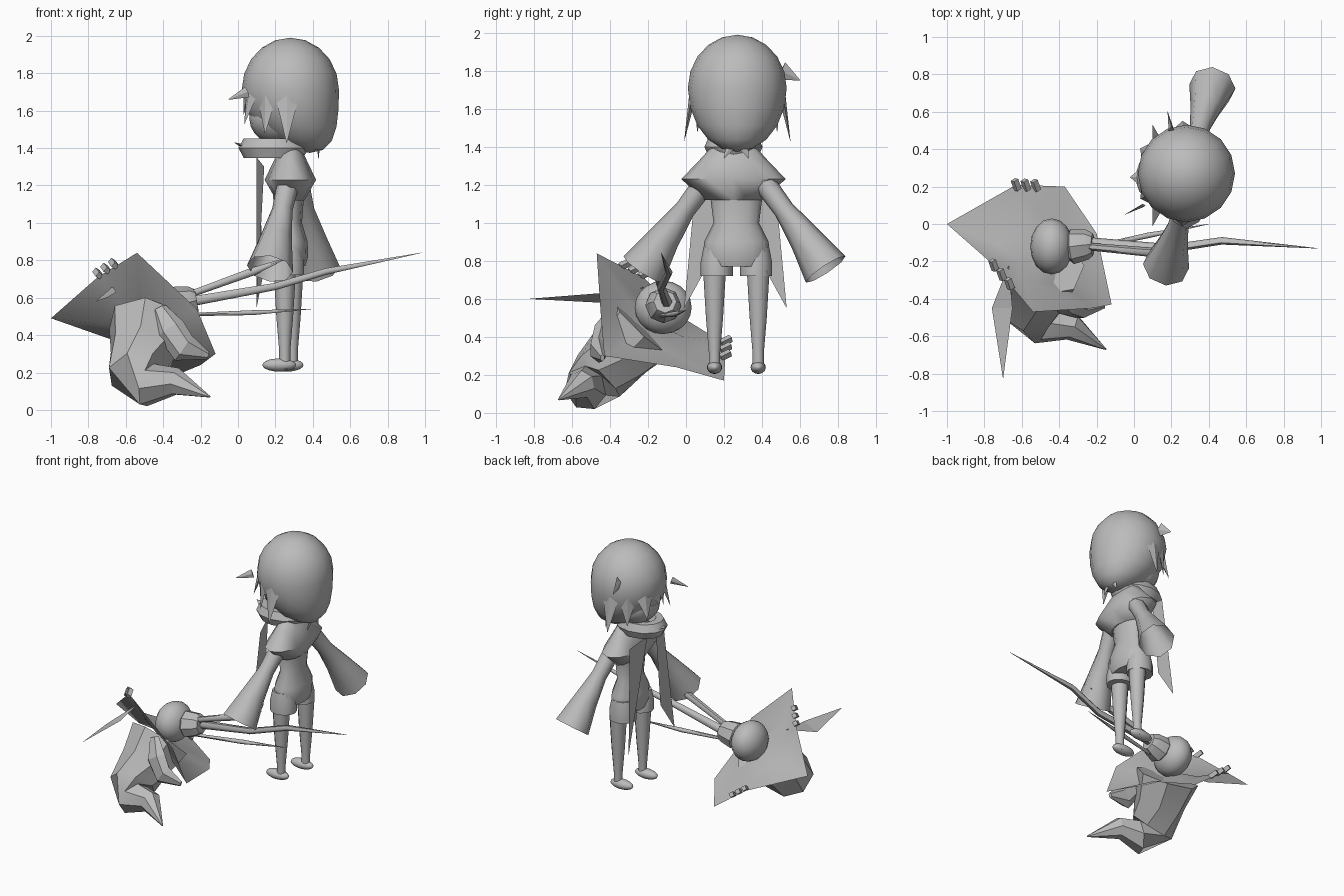
import bpy
import math
from mathutils import Vector

if "Cube" in bpy.data.objects:
    bpy.data.objects.remove(bpy.data.objects["Cube"], do_unlink=True)

tone = (.5, .5, .5, 1)
grey = bpy.data.materials.new("plain grey")
grey.use_nodes = True
grey.diffuse_color = tone
grey.node_tree.nodes["Principled BSDF"].inputs["Base Color"].default_value = tone

ACROSS, DEPTH, UP = Vector((1, 0, 0)), Vector((0, 1, 0)), Vector((0, 0, 1))


def finish(obj, name, angle):
    """Name the part, give it the material and shade it."""
    obj.name = name
    obj.data.materials.append(grey)
    bpy.ops.object.select_all(action='DESELECT')
    obj.select_set(True)
    bpy.context.view_layer.objects.active = obj
    if angle:
        bpy.ops.object.shade_smooth_by_angle(angle=math.radians(angle))
    return obj


def surface(name, points, faces, angle=0):
    mesh = bpy.data.meshes.new(name)
    mesh.from_pydata(points, [], faces)
    mesh.update()
    obj = bpy.data.objects.new(name, mesh)
    bpy.context.collection.objects.link(obj)
    return finish(obj, name, angle)


def tube(name, path, sides=10, ref=ACROSS, flat=1, angle=60, open_end=False):
    """Loft ellipses along a path of (x, y, z, radius); flat scales them along ref."""
    centres = [Vector(p[:3]) for p in path]
    last = len(path) - 1
    points, faces = [], []
    for i, centre in enumerate(centres):
        tangent = centres[min(i + 1, last)] - centres[max(i - 1, 0)]
        side = tangent.cross(ref).normalized()
        other = side.cross(tangent).normalized() * flat
        for k in range(sides):
            turn = math.tau * k / sides
            offset = side * math.cos(turn) + other * math.sin(turn)
            points.append(centre + offset * path[i][3])
    for start in range(0, last * sides, sides):
        for k in range(sides):
            n = (k + 1) % sides
            faces.append((start + k, start + sides + k, start + sides + n, start + n))
    faces.append(tuple(range(sides)))
    if not open_end:
        faces.append(tuple(reversed(range(last * sides, len(points)))))
    return surface(name, points, faces, angle)


def column(name, x, y, flat, rows):
    """Upright loft from rows of (height, half width)."""
    return tube(name, [(x, y, height, radius) for height, radius in rows], 12, ACROSS, flat)


def ball(name, centre, scale):
    bpy.ops.mesh.primitive_uv_sphere_add(segments=16, ring_count=10, location=centre)
    obj = bpy.context.object
    obj.scale = scale
    return finish(obj, name, 60)


def lock(name, base, tip, width, ref):
    """Flat pointed strand."""
    return tube(name, [(*base, width), (*tip, .002)], 4, ref, .3, 0)


# hair shell: a ball whose lower half is drawn down and back to the nape
hair = ball("hair", (.28, .27, 1.71), (.26, .26, .28))
for vert in hair.data.vertices:
    drop = max(0, -vert.co.z)
    vert.co.x += .4 * drop ** 2
    vert.co.z -= .2 * drop
ball("face", (.21, .27, 1.56), (.15, .17, .14))

# fringe strands fanned around the face, longer towards the sides
for k in range(-3, 4):
    turn = math.pi + k * .5
    outward = Vector((math.cos(turn), math.sin(turn), 0))
    crown = Vector((.28, .27, 0))
    base = crown + outward * .23 + UP * 1.7
    tip = crown + outward * (.25 + .03 * (k % 2)) + UP * (1.58 - .05 * abs(k))
    lock("fringe_lock", base, tip, .07, outward)

# loose flicks and nape strands
lock("front_flick", (.05, .1, 1.7), (-.05, .05, 1.66), .03, DEPTH)
lock("side_flick", (.2, .5, 1.8), (.18, .6, 1.75), .05, ACROSS)
for y in (.2, .33):
    lock("nape_lock", (.43, .27, 1.47), (.43, y, 1.34), .05, ACROSS)

# neck scarf, its front fold and a mirrored pair of hanging tails
bpy.ops.mesh.primitive_torus_add(major_radius=.12, minor_radius=.05, major_segments=12,
                                 minor_segments=6, location=(.19, .25, 1.4))
scarf = bpy.context.object
scarf.scale = (1.1, .9, 1.2)
finish(scarf, "scarf", 40)
lock("scarf_fold", (.1, .25, 1.38), (-.02, .25, 1.43), .1, UP)
for name, way in (("near_scarf_tail", -1), ("far_scarf_tail", 1)):
    outline = [(.1, .05, 1.35), (.14, .2, 1.3), (.1, .27, .55), (.14, .16, .75)]
    surface(name, [(x, .26 + way * y, z) for x, y, z in outline], [(0, 1, 2, 3)])

# capelet, body and shorts
column("capelet", .28, .25, .5, [(1.12, .15), (1.23, .275), (1.34, .17), (1.43, .09)])
column("body", .27, .265, .6, [(.77, .15), (.82, .175), (.9, .17), (1, .12), (1.16, .14)])

# legs with shorts and feet
for side, x, y in (("near", .25, .15), ("far", .29, .38)):
    column(side + "_shorts_leg", .26, y + .1 * (.265 - y), 1.1,
           [(.72, .085), (.79, .085), (.87, .07)])
    column(side + "_leg", x, y, 1, [(.22, .03), (.32, .03), (.5, .045), (.75, .06)])
    ball(side + "_foot", (x - .03, y, .24), (.09, .04, .035))

# bell sleeves, open at the cuff
for side, way, x, sway in (("near", -1, .27, -.3), ("far", 1, .32, .3)):
    steps = [(.15, 1.22, .06), (.26, 1.07, .055), (.37, .92, .085), (.48, .755, .125)]
    tube(side + "_sleeve", [(x + sway * (reach - .15), .255 + way * reach, z, radius)
                            for reach, z, radius in steps], 8, open_end=True)

# big curved hat brim, fanned around its middle
rim = [Vector(p) for p in (
    (-1, 0, .49), (-.63, .21, .36), (-.37, .2, .17), (-.2, -.05, .24),
    (-.12, -.43, .3), (-.22, -.45, .54), (-.54, -.47, .84), (-.75, -.22, .71))]
middle = Vector((-.5, -.16, .47))
inner = [middle.lerp(p, .45) - Vector((.01, .02, .02)) for p in rim]
count = len(rim)
fan = []
for i in range(count):
    n = (i + 1) % count
    fan += [(i, n, count + n, count + i), (count + i, count + n, count + count)]
surface("hat_brim", rim + inner + [middle], fan, 60)

# studs spaced along two stretches of the rim
for start, end in ((rim[7], rim[6]), (rim[1], rim[2])):
    for k in range(3):
        bpy.ops.mesh.primitive_cube_add(size=.03, rotation=(.5, .5, .6),
                                        location=start.lerp(end, .2 * k) + UP * .02)
        stud = bpy.context.object
        stud.scale.y = 2
        finish(stud, "rim_stud", 0)

# crumpled crown bending to a pointed tip
tube("hat_crown", [
    (-.48, -.22, .45, .22), (-.51, -.34, .32, .18), (-.54, -.46, .2, .16),
    (-.48, -.53, .13, .12), (-.33, -.55, .15, .075), (-.15, -.67, .07, .004)],
    7, DEPTH, angle=20)
tube("crown_fold", [(-.42, -.38, .54, .04), (-.36, -.44, .43, .08),
                    (-.29, -.46, .33, .08), (-.16, -.44, .29, .02)],
     6, DEPTH, .6, 0)

# feather
surface("feather", [(-.67, -.22, .66), (-.76, -.45, .58), (-.7, -.83, .6), (-.65, -.45, .63)],
        [(0, 1, 3), (1, 2, 3)])

# orb, its socket and three tapering prongs
ball("orb", (-.44, -.12, .555), (.115, .15, .14))
tube("socket", [(-.36, -.12, .56, .06), (-.33, -.12, .565, .095),
                (-.25, -.11, .58, .08), (-.22, -.11, .585, .06)], 8, UP, angle=30)
prongs = {
    "long_prong": [(-.25, -.1, .58, .03), (.2, -.13, .66, .022),
                   (.47, -.09, .74, .02), (.98, -.13, .84, .001)],
    "upper_prong": [(-.25, -.12, .62, .02), (.08, -.15, .74, .025), (.28, -.12, .82, .001)],
    "lower_prong": [(-.25, -.13, .51, .01), (.08, -.06, .52, .015), (.4, 0, .54, .001)],
}
for name, path in prongs.items():
    tube(name, path, 6, UP)
